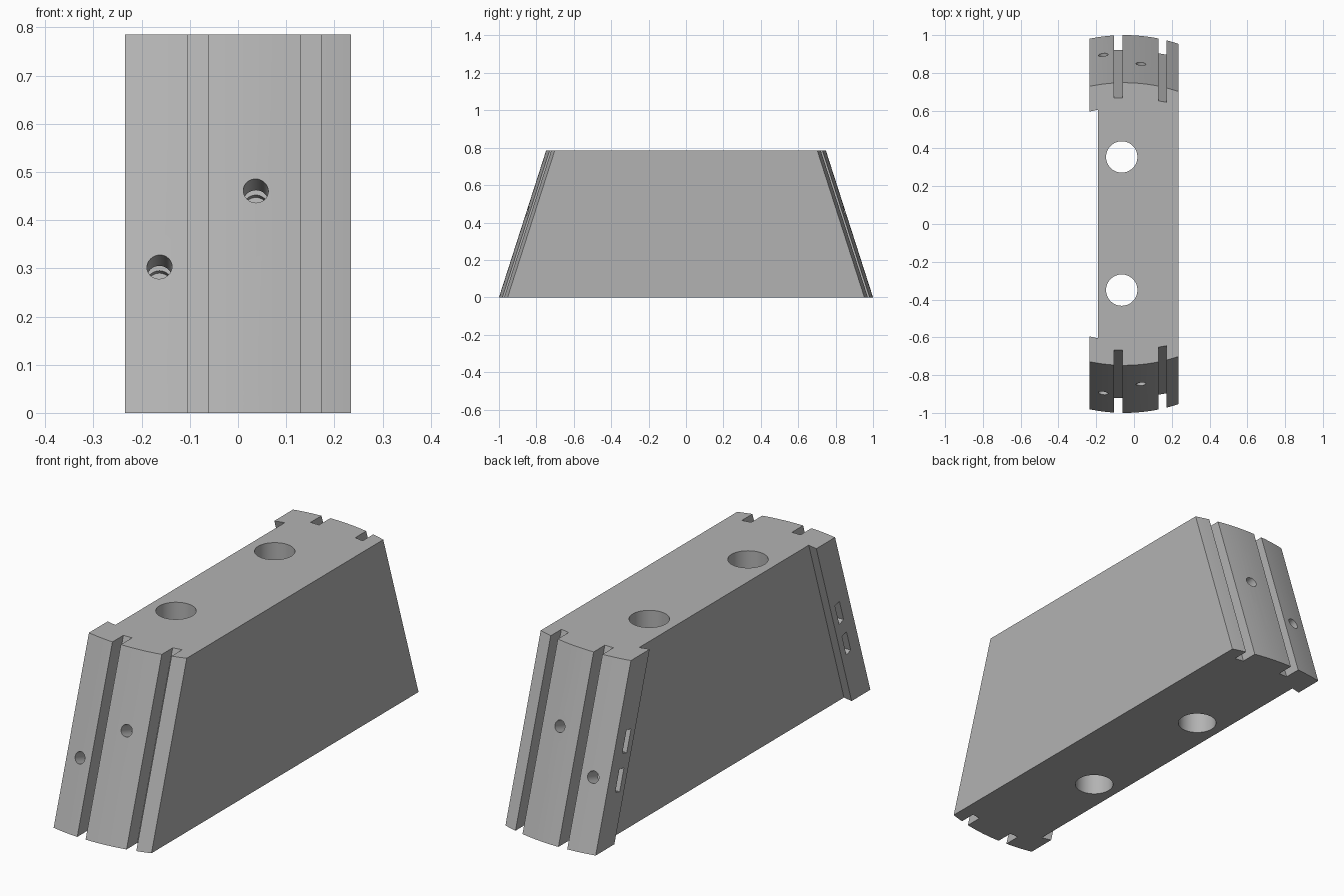
import bpy, bmesh, math
from mathutils import Matrix, Vector

if "Cube" in bpy.data.objects:
    bpy.data.objects.remove(bpy.data.objects["Cube"])

HEIGHT, SHIFT = 0.785, 0.252          # block height, inward lean of each end
SLOPE = SHIFT / HEIGHT
TILT = math.atan(SLOPE)
LEFT, RIGHT, WEB = -0.235, 0.235, -0.19
GROOVES = [(-0.105, -0.062, 0.92, 0.92), (0.13, 0.172, 0.904, 0.896)]

grey = bpy.data.materials.new("light grey")
grey.use_nodes = True
grey.diffuse_color = (0.45, 0.45, 0.45, 1)
grey.node_tree.nodes["Principled BSDF"].inputs["Base Color"].default_value = (0.45, 0.45, 0.45, 1)


def arc(x):
    """Bowed outline of an end at ground level."""
    return 0.1 + math.sqrt(0.81 - (x + 0.05) ** 2)


def arc_run(x0, x1, n=8):
    return [(x0 + (x1 - x0) * i / n, arc(x0 + (x1 - x0) * i / n)) for i in range(n + 1)]


def make_object(name, bm):
    bmesh.ops.recalc_face_normals(bm, faces=bm.faces)
    mesh = bpy.data.meshes.new(name)
    bm.to_mesh(mesh)
    bm.free()
    mesh.materials.append(grey)
    obj = bpy.data.objects.new(name, mesh)
    bpy.context.collection.objects.link(obj)
    return obj


# Plan outline of one end: flange, bowed face and two grooves
end = [(WEB, 0.857), (LEFT, 0.847)]
start = LEFT
for x0, x1, floor0, floor1 in GROOVES:
    end += arc_run(start, x0) + [(x0, floor0), (x1, floor1)]
    start = x1
end += arc_run(start, RIGHT)
outline = end + [(x, -y) for x, y in reversed(end)]

# Block: the outline lofted upward, both ends leaning inward
bm = bmesh.new()
low = [bm.verts.new((x, y, 0)) for x, y in outline]
high = [bm.verts.new((x, y - math.copysign(SHIFT, y), HEIGHT)) for x, y in outline]
bm.faces.new(low)
bm.faces.new(high)
for i in range(len(low)):
    j = (i + 1) % len(low)
    bm.faces.new((low[i], low[j], high[j], high[i]))
block = make_object("sloped_block", bm)


def cut(name, bm):
    cutter = make_object(name, bm)
    cutter.hide_render = True
    mod = block.modifiers.new(name, "BOOLEAN")
    mod.operation, mod.solver, mod.object = "DIFFERENCE", "EXACT", cutter
    bpy.context.view_layer.objects.active = block
    bpy.ops.object.modifier_apply(modifier=name)
    bpy.data.objects.remove(cutter)


def cylinder(bm, radius, depth, matrix, sides):
    bmesh.ops.create_cone(bm, cap_ends=True, segments=sides, radius1=radius,
                          radius2=radius, depth=depth, matrix=matrix)


# Vertical through holes
for y in (0.355, -0.35):
    bm = bmesh.new()
    cylinder(bm, 0.083, 2, Matrix.Translation((-0.065, y, 0.4)), 64)
    cut("through_hole", bm)

# Bolt holes square to each sloped end, with a nut slot opening on the flange side
for side in (1, -1):
    normal = Vector((0, side * math.cos(TILT), math.sin(TILT)))
    across = Vector((1, 0, 0))
    turn = Matrix((across, normal.cross(across), normal)).transposed().to_4x4()
    for x, z in ((-0.163, 0.305), (0.037, 0.462)):
        mouth = Vector((x, side * (1 - SLOPE * z), z))
        bm = bmesh.new()
        cylinder(bm, 0.026, 0.23, Matrix.Translation(mouth - normal * 0.015) @ turn, 32)
        cut("bolt_hole", bm)
        bm = bmesh.new()
        x_end = x + 0.05
        centre = mouth - normal * 0.097
        centre.x = (x_end - 0.3) / 2
        size = Matrix.Diagonal((x_end + 0.3, 0.1, 0.033, 1))
        bmesh.ops.create_cube(bm, size=1, matrix=Matrix.Translation(centre) @ turn @ size)
        cut("nut_slot", bm)

# Smooth the bowed faces and bores, keep the corners crisp
bpy.ops.object.select_all(action="DESELECT")
block.select_set(True)
bpy.context.view_layer.objects.active = block
bpy.ops.object.shade_smooth_by_angle(angle=math.radians(25))
